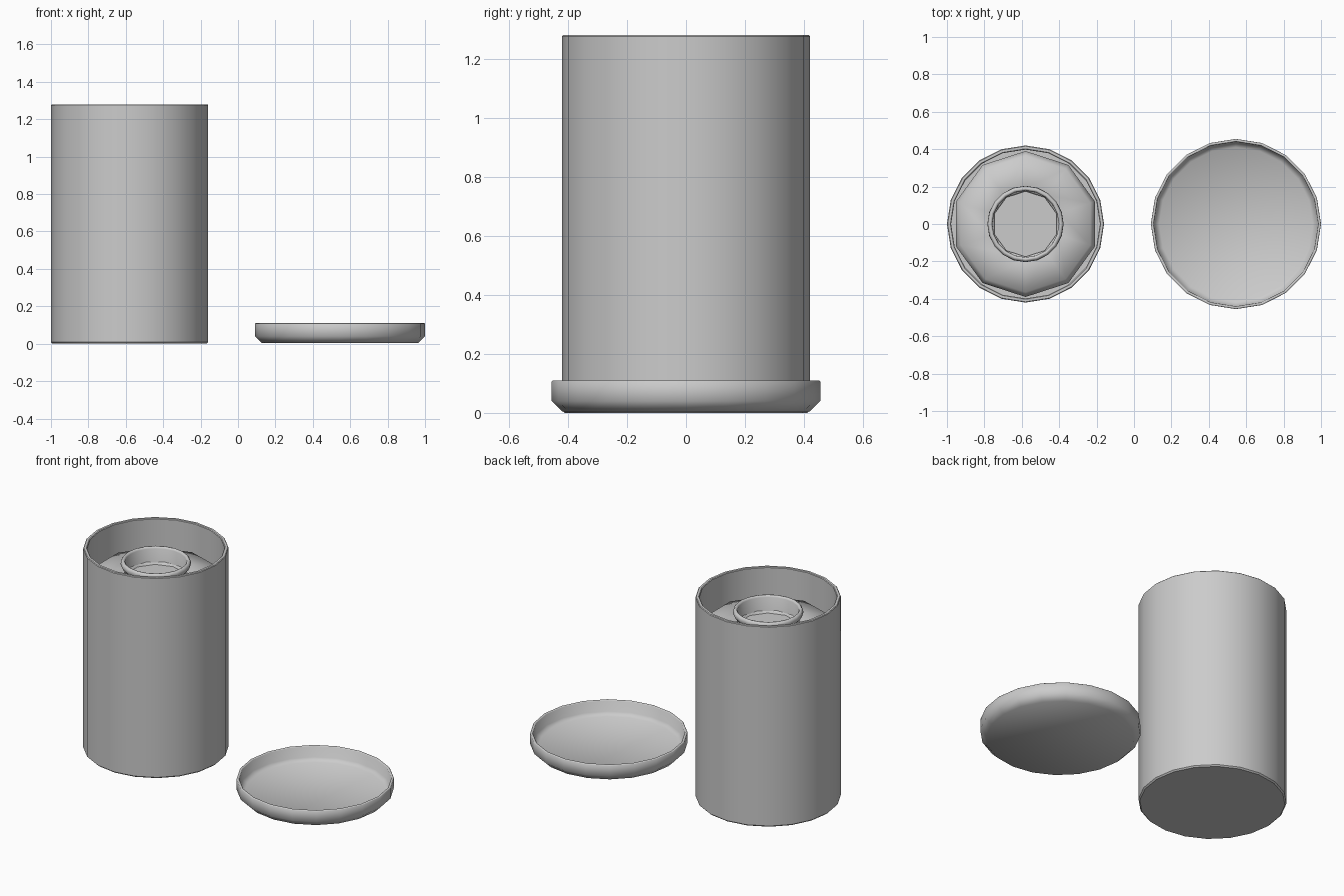
import bpy, bmesh, math

if "Cube" in bpy.data.objects:
    bpy.data.objects.remove(bpy.data.objects["Cube"])

GREY = (0.6, 0.6, 0.6, 1)
grey = bpy.data.materials.new("plain grey")
grey.use_nodes = True
grey.diffuse_color = GREY
grey.node_tree.nodes["Principled BSDF"].inputs["Base Color"].default_value = GREY


def lathe(name, x, profile, sides, sharp=60):
    """Turn an (r, z) profile around a vertical axis; both ends are capped."""
    bm = bmesh.new()
    rings = []
    for r, z in profile:
        ring = []
        for i in range(sides):
            a = math.pi / 2 + math.tau * i / sides
            ring.append(bm.verts.new((r * math.cos(a), r * math.sin(a), z)))
        rings.append(ring)
    for low, high in zip(rings, rings[1:]):
        for i in range(sides):
            j = (i + 1) % sides
            bm.faces.new((low[i], low[j], high[j], high[i]))
    bm.faces.new(rings[0][::-1])
    bm.faces.new(rings[-1])
    bmesh.ops.recalc_face_normals(bm, faces=bm.faces)
    mesh = bpy.data.meshes.new(name)
    bm.to_mesh(mesh)
    bm.free()
    mesh.materials.append(grey)
    obj = bpy.data.objects.new(name, mesh)
    obj.location.x = x
    bpy.context.collection.objects.link(obj)
    bpy.ops.object.select_all(action="DESELECT")
    obj.select_set(True)
    bpy.context.view_layer.objects.active = obj
    bpy.ops.object.shade_smooth_by_angle(angle=math.radians(sharp))
    return obj


CAN_X, LID_X = -0.58, 0.545

# Open canister: outer wall, thin rim, inner wall and floor
lathe("canister", CAN_X, [
    (0.412, 0), (0.42, 0.008), (0.42, 1.276), (0.416, 1.28),
    (0.402, 1.28), (0.398, 1.276), (0.398, 0.03)], 20, 40)

# Ten-sided core inside the canister, with a sloping shoulder
lathe("inner_core", CAN_X, [
    (0.39, 0.03), (0.39, 1.06), (0.364, 1.11), (0.19, 1.11),
    (0.175, 1.10), (0.175, 0.9)], 10, 80)

# Hollow neck with a rounded lip
lathe("neck", CAN_X, [
    (0.18, 1.09), (0.18, 1.15), (0.196, 1.16), (0.204, 1.175),
    (0.202, 1.19), (0.194, 1.20), (0.185, 1.20), (0.178, 1.19),
    (0.176, 0.92)], 20, 60)

# Shallow lid lying upside down beside the canister
lathe("lid", LID_X, [
    (0.42, 0.005), (0.455, 0.04), (0.455, 0.107), (0.452, 0.11),
    (0.443, 0.11), (0.44, 0.107), (0.436, 0.04), (0.41, 0.02)], 20, 60)
